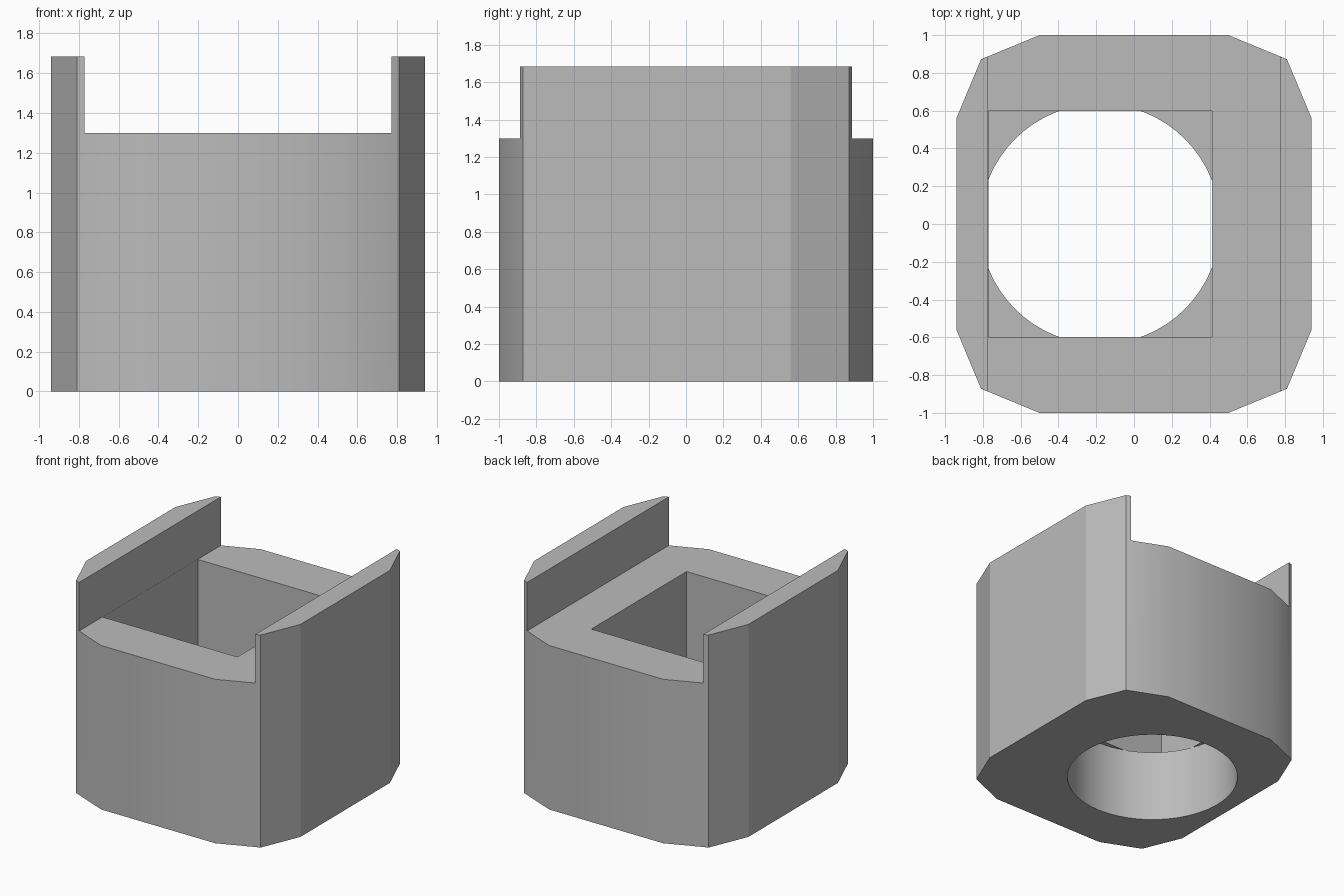
import bpy
import bmesh
import math

default_cube = bpy.data.objects.get("Cube")
if default_cube:
    bpy.data.objects.remove(default_cube, do_unlink=True)

HEIGHT, CHANNEL_FLOOR, POCKET_FLOOR = 1.685, 1.3, 0.58
HOLE_X = -0.18

grey = bpy.data.materials.new("plain grey")
grey.use_nodes = True
colour = (0.5, 0.5, 0.5, 1)
grey.diffuse_color = colour
grey.node_tree.nodes["Principled BSDF"].inputs["Base Color"].default_value = colour


def prism(name, outline, z0, z1):
    """Extrude a counter-clockwise outline between two heights."""
    bm = bmesh.new()
    face = bm.faces.new([bm.verts.new((x, y, z0)) for x, y in outline])
    top = bmesh.ops.extrude_face_region(bm, geom=[face])["geom"]
    for v in top:
        if isinstance(v, bmesh.types.BMVert):
            v.co.z = z1
    bmesh.ops.recalc_face_normals(bm, faces=bm.faces)
    mesh = bpy.data.meshes.new(name)
    bm.to_mesh(mesh)
    bm.free()
    mesh.materials.append(grey)
    obj = bpy.data.objects.new(name, mesh)
    bpy.context.collection.objects.link(obj)
    return obj


def box(x0, x1, y):
    return [(x0, -y), (x1, -y), (x1, y), (x0, y)]


# Outer block with double-chamfered corners, mirrored from one quadrant
quarter = [(0.94, 0.56), (0.81, 0.872), (0.5, 1.0)]
half = quarter + [(-x, y) for x, y in reversed(quarter)]
body = prism("channel_block", half + [(-x, -y) for x, y in half], 0, HEIGHT)

# Cutters: front-to-back channel, square pocket and round through hole
circle = [(HOLE_X + 0.636 * math.cos(math.tau * i / 64),
           0.636 * math.sin(math.tau * i / 64)) for i in range(64)]
cutters = [
    prism("channel_cutter", box(-0.772, 0.772, 1.2), CHANNEL_FLOOR, 2),
    prism("pocket_cutter", box(-0.771, 0.413, 0.597), POCKET_FLOOR, 1.5),
    prism("hole_cutter", circle, -0.2, POCKET_FLOOR),
]
bpy.context.view_layer.objects.active = body
for cutter in cutters:
    cutter.hide_render = True
    mod = body.modifiers.new(cutter.name, 'BOOLEAN')
    mod.operation = 'DIFFERENCE'
    mod.solver = 'EXACT'
    mod.object = cutter
    bpy.ops.object.modifier_apply(modifier=mod.name)
    bpy.data.objects.remove(cutter, do_unlink=True)

# Smooth hole and rounded ends; the side walls stay crisp
bpy.ops.object.select_all(action='DESELECT')
body.select_set(True)
bpy.ops.object.shade_smooth_by_angle(angle=math.radians(30))
verts = body.data.vertices
for edge in body.data.edges:
    if all(abs(verts[i].co.x) > 0.93 for i in edge.vertices):
        edge.use_edge_sharp = True
